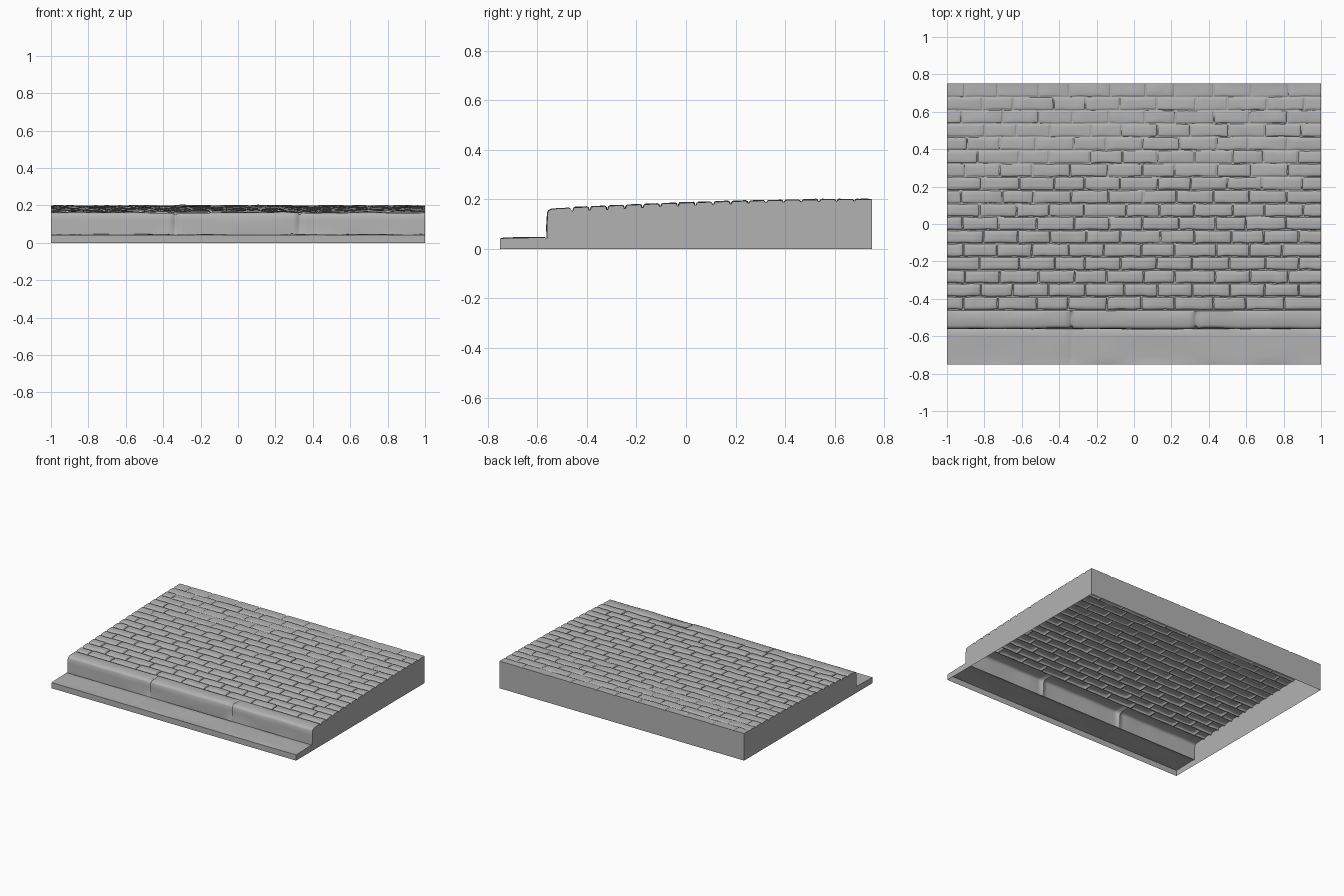
import bpy, bmesh, math, random
from mathutils import Vector, noise

random.seed(7)
if "Cube" in bpy.data.objects:
    bpy.data.objects.remove(bpy.data.objects["Cube"])

HX, HY = 1.0, 0.75          # half length and half depth
CURB_Y, BRICK_Y = -0.56, -0.46
ROWS, BRICK_LEN = 17, 0.19
JOINTS = (-0.335, 0.33)     # gaps between the curb stones

stone = bpy.data.materials.new("grey stone")
stone.use_nodes = True
GREY = (0.45, 0.45, 0.45, 1)
stone.diffuse_color = GREY
stone.node_tree.nodes["Principled BSDF"].inputs["Base Color"].default_value = GREY


def wobble(x, y, scale, amount):
    return amount * noise.noise(Vector((x * scale, y * scale, scale)))


def crown(y):
    """Height of the gently domed paving."""
    t = (HY - y) / (HY - BRICK_Y)
    return 0.2 - 0.034 * t ** 1.8


def groove(y):
    """Mortar depth, worn shallower towards the back."""
    t = (HY - y) / (HY - BRICK_Y)
    return 0.005 + 0.009 * t


def add_grid(bm, rows):
    """Skin a list of point rows running left to right, front to back."""
    verts = [[bm.verts.new(p) for p in row] for row in rows]
    for a, b in zip(verts, verts[1:]):
        for i in range(len(a) - 1):
            bm.faces.new((a[i], a[i + 1], b[i + 1], b[i]))


def finish(name, bm):
    """Drop walls from the outer border, then make the object."""
    bmesh.ops.remove_doubles(bm, verts=bm.verts, dist=0.0001)
    for axis, limit in ((0, HX), (1, HY)):
        for side in (-limit, limit):
            rim = [e for e in bm.edges if e.is_boundary and
                   all(abs(v.co[axis] - side) < 0.0005 for v in e.verts)
                   and max(v.co.z for v in e.verts) > 0.001
                   and abs((e.verts[0].co - e.verts[1].co)[1 - axis]) > 0.0001]
            if not rim:
                continue
            new = bmesh.ops.extrude_edge_only(bm, edges=rim)["geom"]
            for v in new:
                if isinstance(v, bmesh.types.BMVert):
                    v.co.z = 0
            for f in new:
                if isinstance(f, bmesh.types.BMFace):
                    f.normal_update()
                    if f.normal[axis] * side < 0:
                        f.normal_flip()
    mesh = bpy.data.meshes.new(name)
    bm.to_mesh(mesh)
    bm.free()
    mesh.materials.append(stone)
    obj = bpy.data.objects.new(name, mesh)
    bpy.context.collection.objects.link(obj)
    bpy.ops.object.select_all(action='DESELECT')
    obj.select_set(True)
    bpy.context.view_layer.objects.active = obj
    bpy.ops.object.shade_smooth_by_angle(angle=math.radians(62))


def stops(lo, hi, gap_lo, gap_hi, n):
    """Positions across a brick, each with how far it sinks (0 to 1)."""
    out = [(lo, 1 if gap_lo else 0)]
    if gap_lo:
        out += [(lo + 0.003, 1), (lo + 0.006, 0.25), (lo + 0.011, 0)]
    a = out[-1][0]
    tail = [(hi - 0.011, 0), (hi - 0.006, 0.25), (hi - 0.003, 1)] if gap_hi else []
    tail.append((hi, 1 if gap_hi else 0))
    b = tail[0][0]
    out += [(a + (b - a) * i / n, 0) for i in range(1, n)]
    return out + tail


def add_brick(bm, x0, x1, y0, y1):
    us = stops(x0, x1, x0 > -HX, x1 < HX, 4)
    vs = stops(y0, y1, True, y1 < HY - 0.001, 3)
    lift = random.uniform(-0.002, 0.002)
    tilt = random.uniform(-0.015, 0.015)
    mid = (x0 + x1) / 2
    rows = []
    for j, (y, sv) in enumerate(vs):
        row = []
        for i, (x, su) in enumerate(us):
            sink = max(su, sv)
            z = crown(y) - groove(y) * sink
            px, py = x, y
            if 0 < i < len(us) - 1 and 0 < j < len(vs) - 1:
                px += wobble(x, y, 23, 0.004)
                py += wobble(x + 5, y, 19, 0.005)
                z += (1 - sink) * (lift + tilt * (x - mid) + wobble(x, y, 14, 0.004))
            row.append((px, py, z))
        rows.append(row)
    add_grid(bm, rows)


# Brick paving in running bond
bm = bmesh.new()
pitch = (HY - BRICK_Y) / ROWS
for r in range(ROWS):
    y0 = BRICK_Y + r * pitch
    y1 = HY if r == ROWS - 1 else y0 + pitch
    x = -HX + BRICK_LEN * (0.5 if r % 2 == 0 else 0.95)
    cuts = [-HX]
    while x < HX - 0.05:
        cuts.append(x + random.uniform(-0.02, 0.02))
        x += BRICK_LEN
    cuts.append(HX)
    for a, b in zip(cuts, cuts[1:]):
        add_brick(bm, a, b, y0, y1)
finish("brick_paving", bm)

# Shared lengthwise positions for curb and gutter
xs = {round(-HX + i / 24, 4) for i in range(49)}
xs = [x for x in xs if all(abs(x - j) > 0.02 for j in JOINTS)]
xs = sorted(xs + [j + d for j in JOINTS for d in (-0.012, -0.004, 0.004, 0.012)])


def in_joint(x):
    return any(abs(x - j) < 0.005 for j in JOINTS)


# Curb stones with a rounded front edge
curb_profile = [(CURB_Y - 0.002, 0.042), (CURB_Y - 0.001, 0.08), (CURB_Y, 0.115),
                (CURB_Y + 0.001, 0.145), (CURB_Y + 0.006, 0.155),
                (CURB_Y + 0.018, 0.161), (-0.505, 0.163), (-0.472, 0.165),
                (-0.465, 0.162), (-0.462, crown(BRICK_Y) - groove(BRICK_Y)),
                (BRICK_Y, crown(BRICK_Y) - groove(BRICK_Y))]
bm = bmesh.new()
rows = []
for k, (y, z) in enumerate(curb_profile):
    row = []
    for x in xs:
        py, pz = y, z
        if 0 < k < 8 and abs(x) < HX:
            py += wobble(x, z, 6, 0.006) * (1 if k < 6 else 0.3)
            pz += wobble(x, y, 5, 0.005)
            if in_joint(x):
                py += 0.010 if k < 6 else 0
                pz -= 0.010 if k > 2 else 0
        row.append((x, py, pz))
    rows.append(row)
add_grid(bm, rows)
finish("curb", bm)

# Low gutter strip along the front
bm = bmesh.new()
rows = []
for k, y in enumerate((-HY, -0.735, -0.70, -0.65, -0.60, -0.572, CURB_Y - 0.002)):
    row = []
    for x in xs:
        z = 0.042 + 0.005 * (y + HY) / 0.19
        if k == 6:
            z = 0.042
        elif 0 < k and abs(x) < HX:
            z += wobble(x, y, 5, 0.005)
            if in_joint(x) and x < 0:
                z -= 0.002
        row.append((x, y, z))
    rows.append(row)
add_grid(bm, rows)
finish("gutter", bm)
